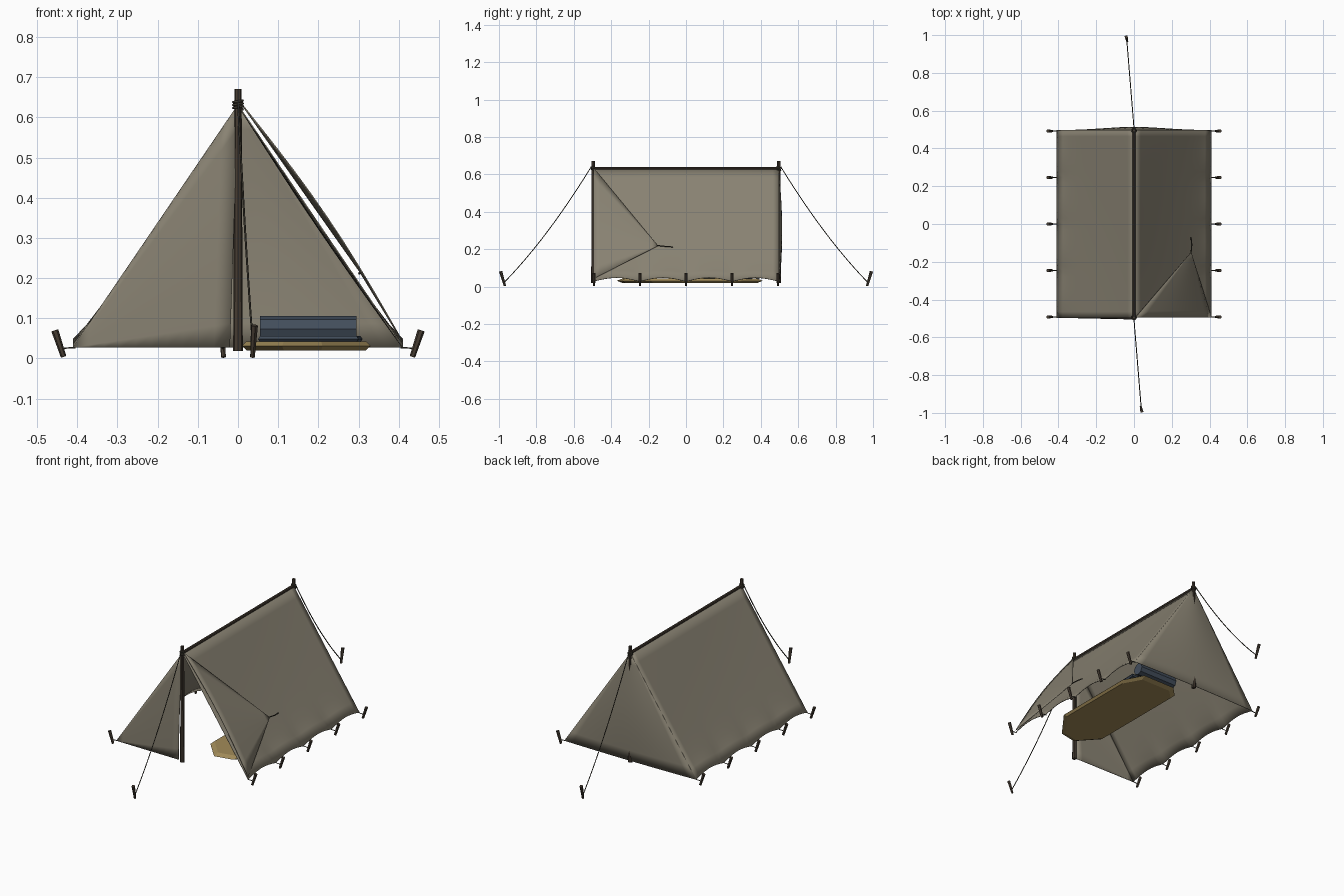
import bpy, bmesh, math
from mathutils import Vector as V

if "Cube" in bpy.data.objects:
    bpy.data.objects.remove(bpy.data.objects["Cube"])


def mat(name, c):
    m = bpy.data.materials.new(name)
    m.diffuse_color = (*c, 1)
    m.use_nodes = True
    m.node_tree.nodes["Principled BSDF"].inputs["Base Color"].default_value = m.diffuse_color
    return m


CANVAS = mat("canvas", (0.25, 0.225, 0.17))
WOOD = mat("dark_wood", (0.06, 0.045, 0.032))
ROPE = mat("rope", (0.05, 0.045, 0.032))
HIDE = mat("ochre_mat", (0.36, 0.26, 0.10))
BLUE = mat("blue_cloth", (0.055, 0.075, 0.105))
HALF_Y, HALF_X, TOP, LOW = 0.495, 0.41, 0.63, 0.027


def finish(name, bm, m, smooth=False):
    bmesh.ops.remove_doubles(bm, verts=bm.verts, dist=1e-5)
    me = bpy.data.meshes.new(name)
    bm.to_mesh(me)
    bm.free()
    me.materials.append(m)
    if smooth:
        me.shade_smooth()
    ob = bpy.data.objects.new(name, me)
    bpy.context.collection.objects.link(ob)
    return ob


def sheet(name, f, nu, nv):
    """Thin cloth from a function of u, v in 0..1."""
    bm = bmesh.new()
    g = [[bm.verts.new(f(i / nu, j / nv)) for j in range(nv + 1)] for i in range(nu + 1)]
    for i in range(nu):
        for j in range(nv):
            bm.faces.new((g[i][j], g[i + 1][j], g[i + 1][j + 1], g[i][j + 1]))
    ob = finish(name, bm, CANVAS, True)
    s = ob.modifiers.new("thickness", "SOLIDIFY")
    s.thickness, s.offset = 0.003, 0
    return ob


def rod(name, p, q, r1, r2, m, n=6):
    p, q = V(p), V(q)
    bm = bmesh.new()
    bmesh.ops.create_cone(bm, cap_ends=True, segments=n, radius1=r1, radius2=r2,
                          depth=(q - p).length)
    rot = (q - p).to_track_quat('Z', 'Y')
    for v in bm.verts:
        v.co = rot @ v.co + (p + q) / 2
    return finish(name, bm, m)


def rope(name, pts, r):
    cu = bpy.data.curves.new(name, 'CURVE')
    cu.dimensions = '3D'
    cu.bevel_depth, cu.bevel_resolution, cu.use_fill_caps = r, 1, True
    sp = cu.splines.new('POLY')
    sp.points.add(len(pts) - 1)
    for a, p in zip(sp.points, pts):
        a.co = (*p, 1)
    cu.materials.append(ROPE)
    bpy.context.collection.objects.link(bpy.data.objects.new(name, cu))


def slab(name, outline, z0, z1, inset, m):
    """Flat pad whose widest section is at mid height."""
    bm = bmesh.new()
    c = sum((V(p) for p in outline), V((0, 0))) / len(outline)
    rings = []
    for z, k in ((z0, inset), (z0 * 0.5 + z1 * 0.5, 1), (z1, inset)):
        rings.append([bm.verts.new((*(c + (V(p) - c) * k), z)) for p in outline])
    n = len(outline)
    for a, b in zip(rings, rings[1:]):
        for i in range(n):
            bm.faces.new((a[i], a[(i + 1) % n], b[(i + 1) % n], b[i]))
    bm.faces.new(rings[0][::-1])
    bm.faces.new(rings[-1])
    return finish(name, bm, m)


# sloping roof panels, hem lifted between the pegs
for s, side in ((-1, "left"), (1, "right")):
    def roof(u, v, s=s):
        lift = 0.02 * abs(math.sin(4 * math.pi * u)) * v ** 12
        sag = 0.006 * math.sin(math.pi * u) * math.sin(math.pi * v)
        return (s * (HALF_X * v - sag), HALF_Y * (2 * u - 1),
                TOP + (LOW - TOP) * v + lift - sag * 0.6)
    sheet(side + "_roof_panel", roof, 32, 12)

# closed back wall, bulging slightly
sheet("back_wall", lambda u, v: (
    HALF_X * (2 * u - 1) * v,
    HALF_Y + 0.018 * math.sin(math.pi * u) * math.sin(math.pi * v * 0.9),
    TOP + (LOW - TOP) * v), 16, 10)


# front door flaps: left closed, right folded back over the roof
def flap(name, a, b, c, off, bulge):
    a, b, c, off, bulge = map(V, (a, b, c, off, bulge))
    sheet(name, lambda u, v: a.lerp(b, u).lerp(c, v) + off
          + bulge * math.sin(math.pi * u) * (1 - v), 10, 10)


NRM = V((0.83, 0, 0.56))
flap("closed_left_flap", (0, -HALF_Y, TOP), (-0.02, -0.5, LOW), (-HALF_X, -HALF_Y, LOW),
     (0, 0, 0), (0, -0.006, 0))
flap("folded_right_flap", (0, -HALF_Y, TOP), (HALF_X - 0.008, -HALF_Y, LOW + 0.01),
     (0.295, -0.15, 0.212), NRM * 0.009, NRM * 0.018)
rope("flap_tie", [(0.302, -0.155, 0.22), (0.306, -0.11, 0.215), (0.302, -0.07, 0.212)], 0.003)

# ridge pole, upright poles, lashings and guy lines
rod("ridge_pole", (0, -0.5, TOP + 0.002), (0, 0.5, TOP + 0.002), 0.008, 0.008, WOOD, 8)
for s, end in ((-1, "front"), (1, "back")):
    y = s * HALF_Y
    rod(end + "_pole", (0, y, 0.018), (0, y, 0.67), 0.012, 0.009, WOOD, 8)
    rope(end + "_lashing", [(0.012 * math.cos(t * math.pi / 4), y + 0.012 * math.sin(t * math.pi / 4),
                             TOP - 0.01 + t * 0.0009) for t in range(25)], 0.003)
    a, b = V((0, s * 0.507, 0.64)), V((-s * 0.038, s * 0.972, 0.022))
    rope(end + "_guy_line", [a.lerp(b, t / 12) - V((0, 0, 0.14 * t / 12 * (1 - t / 12)))
                             for t in range(13)], 0.0025)
    rod(end + "_guy_stake", (-s * 0.036, s * 0.968, 0.003), (-s * 0.041, s * 0.991, 0.082),
        0.006, 0.009, WOOD)

# side pegs with short loops to the hem
for s, side in ((-1, "left"), (1, "right")):
    for i in range(5):
        y = -0.492 + i * 0.246
        rod(f"{side}_peg_{i + 1}", (s * 0.434, y, 0.004), (s * 0.456, y, 0.07),
            0.007, 0.009, WOOD)
        rope(f"{side}_peg_loop_{i + 1}", [(s * 0.405, y, LOW), (s * 0.44, y, 0.025)], 0.002)

# sleeping mat, blanket and rolled pillow
slab("sleeping_mat", [(0.01, 0.35), (0.01, -0.26), (0.11, -0.37), (0.21, -0.35), (0.33, -0.19),
                      (0.33, 0.30), (0.27, 0.41), (0.07, 0.41)], 0.02, 0.042, 0.93, HIDE)
slab("blanket", [(0.05, -0.05), (0.30, -0.07), (0.31, 0.36), (0.05, 0.36)],
     0.04, 0.056, 0.96, BLUE)
rod("rolled_pillow", (0.055, 0.385, 0.073), (0.295, 0.385, 0.073), 0.033, 0.033, BLUE, 8)
